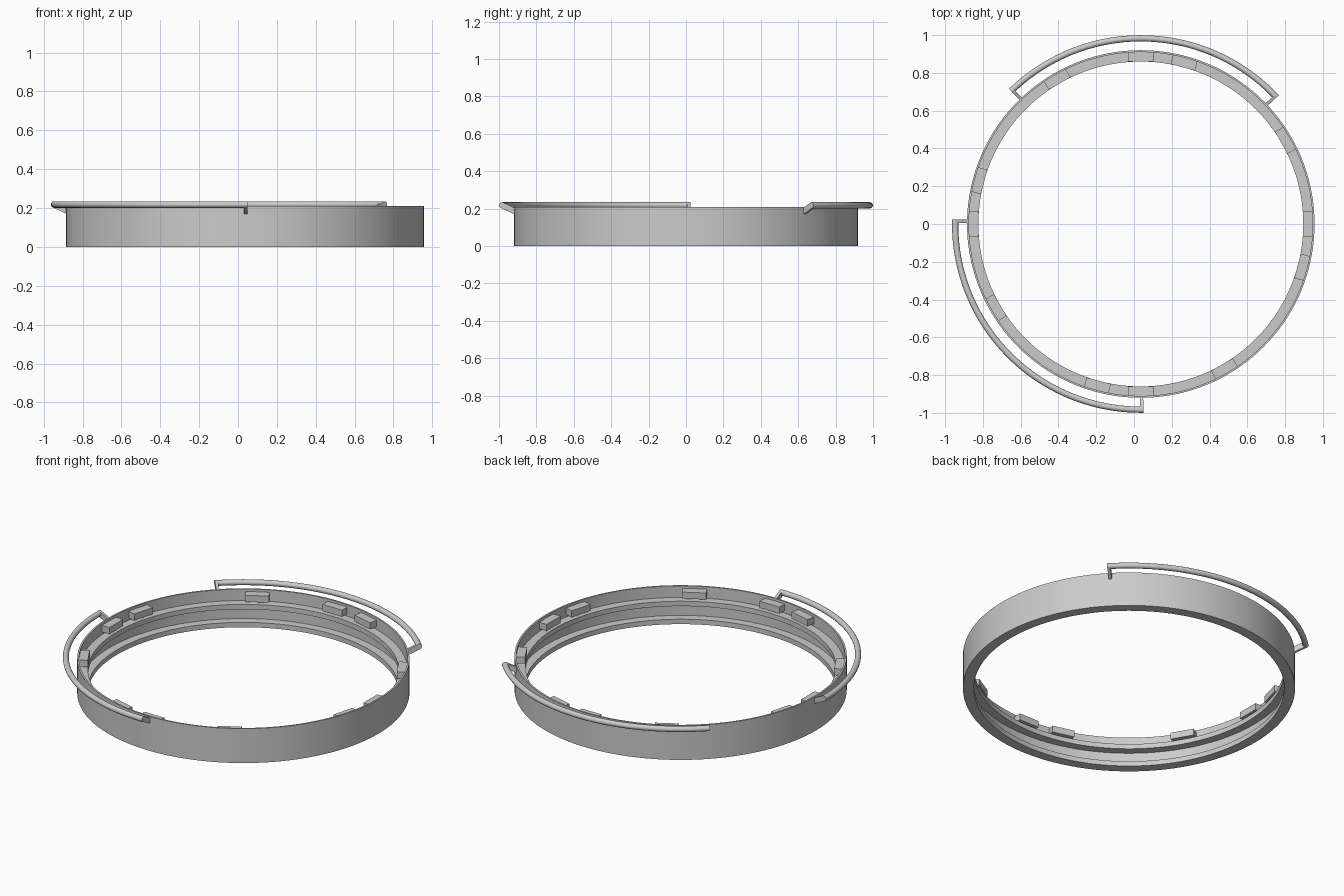
import bpy, bmesh, math
from mathutils import Matrix, Vector

if "Cube" in bpy.data.objects:
    bpy.data.objects.remove(bpy.data.objects["Cube"])

CX = 0.036          # ring centre on x
R_OUT, R_WALL, R_IN = 0.92, 0.91, 0.86


def finish(name, bm, smooth=True):
    bmesh.ops.recalc_face_normals(bm, faces=bm.faces)
    me = bpy.data.meshes.new(name)
    bm.to_mesh(me)
    bm.free()
    ob = bpy.data.objects.new(name, me)
    bpy.context.collection.objects.link(ob)
    ob.location.x = CX
    if smooth:
        bpy.ops.object.select_all(action='DESELECT')
        ob.select_set(True)
        bpy.context.view_layer.objects.active = ob
        bpy.ops.object.shade_smooth_by_angle(angle=math.radians(35))
    return ob


def bridge(bm, a, b):
    n = len(a)
    for i in range(n):
        bm.faces.new((a[i], a[(i + 1) % n], b[(i + 1) % n], b[i]))


def polar(r, a, z):
    return Vector((r * math.cos(a), r * math.sin(a), z))


def lathe(name, profile, steps=144):
    bm = bmesh.new()
    rings = [[bm.verts.new(polar(r, math.tau * i / steps, z)) for r, z in profile]
             for i in range(steps)]
    for i in range(steps):
        bridge(bm, rings[i], rings[(i + 1) % steps])
    return finish(name, bm)


def arc_rod(name, start, end, r=0.983, z=0.218, tube=0.0165, steps=40, sides=16):
    bm = bmesh.new()
    rings = []
    for i in range(steps + 1):
        a = math.radians(start + (end - start) * i / steps)
        rings.append([bm.verts.new(polar(r + tube * math.cos(t), a, z + tube * math.sin(t)))
                      for t in (math.tau * k / sides for k in range(sides))])
    for a, b in zip(rings, rings[1:]):
        bridge(bm, a, b)
    bm.faces.new(rings[0])
    bm.faces.new(rings[-1])
    return finish(name, bm)


def strut(name, angle, side, width=0.017):
    # slanted foot from the rod end down to the wall
    outline = [(0.996, 0.226), (0.98, 0.234), (0.915, 0.203), (0.915, 0.168), (0.99, 0.204)]
    bm = bmesh.new()
    a, b = [[bm.verts.new((r, t, z)) for r, z in outline] for t in (0, side * width)]
    bridge(bm, a, b)
    bm.faces.new(a)
    bm.faces.new(b)
    bm.transform(Matrix.Rotation(math.radians(angle), 4, 'Z'))
    return finish(name, bm, smooth=False)


# ring: thin outer wall with two inner flanges and a groove between them
lathe("ring_body", [(R_OUT, 0), (R_OUT, 0.21), (R_WALL, 0.21), (R_WALL, 0.14), (R_IN, 0.14),
                    (R_IN, 0.11), (R_WALL, 0.11), (R_WALL, 0.03), (R_IN, 0.03), (R_IN, 0)])

# locking blocks: three per quarter turn
for quarter in range(4):
    for k, offset in enumerate((0, 30, 75)):
        bm = bmesh.new()
        bmesh.ops.create_cube(bm, size=1)
        bm.transform(Matrix.Rotation(math.radians(90 * quarter + offset), 4, 'Z')
                     @ Matrix.Translation((0.886, 0, 0.175))
                     @ Matrix.Diagonal((0.054, 0.134, 0.04, 1)))
        finish(f"inner_block_{quarter * 3 + k + 1}", bm, smooth=False)

# two curved handles, each with a foot at both ends
for label, start, end in (("back", 43, 134.3), ("front_left", 178.6, 270.8)):
    arc_rod(f"{label}_handle_rod", start, end)
    strut(f"{label}_handle_foot_a", start, 1)
    strut(f"{label}_handle_foot_b", end, -1)
